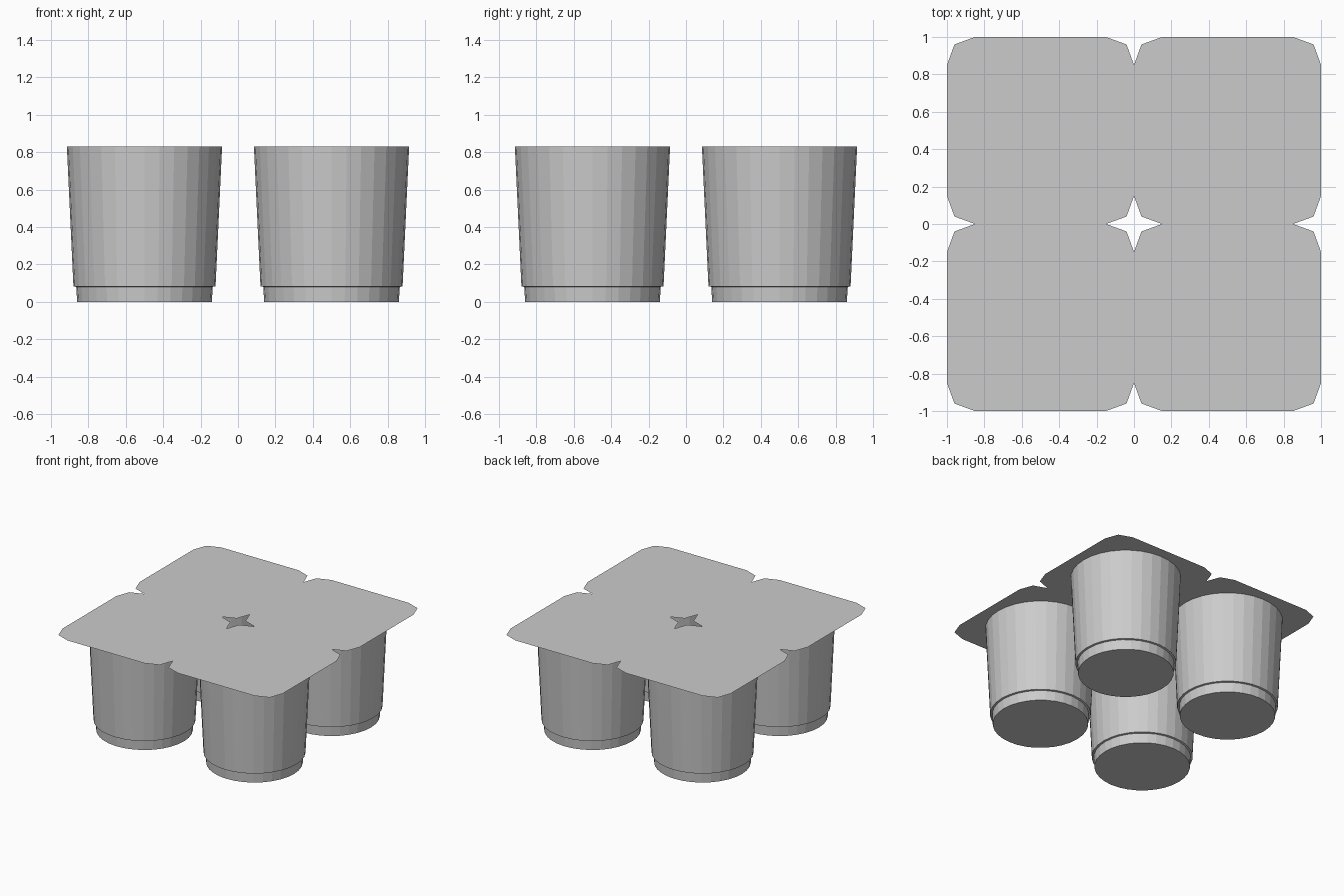
import bpy
import bmesh
from math import cos, sin, pi

cube = bpy.data.objects.get("Cube")
if cube:
    bpy.data.objects.remove(cube, do_unlink=True)

HEIGHT = 0.83
SIDES = 32
# Cup profile from base to rim: radius, height
PROFILE = [(0.36, 0), (0.365, 0.08), (0.38, 0.083), (0.415, HEIGHT)]

grey = bpy.data.materials.new("light grey")
grey.use_nodes = True
grey.diffuse_color = (0.6, 0.6, 0.6, 1)
grey.node_tree.nodes["Principled BSDF"].inputs["Base Color"].default_value = (0.6, 0.6, 0.6, 1)


def add_object(name, bm, location=(0, 0, 0)):
    mesh = bpy.data.meshes.new(name)
    bm.to_mesh(mesh)
    bm.free()
    mesh.materials.append(grey)
    obj = bpy.data.objects.new(name, mesh)
    obj.location = location
    bpy.context.collection.objects.link(obj)


def add_cup(name, x, y):
    bm = bmesh.new()
    rings = []
    for radius, z in PROFILE:
        angles = [2 * pi * i / SIDES for i in range(SIDES)]
        rings.append([bm.verts.new((radius * cos(a), radius * sin(a), z)) for a in angles])
    for low, high in zip(rings, rings[1:]):
        for i in range(SIDES):
            j = (i + 1) % SIDES
            bm.faces.new((low[i], low[j], high[j], high[i]))
    bm.faces.new(reversed(rings[0]))
    add_object(name, bm, (x, y, 0))


# Four tapered cups, with a stepped foot
for y, depth in ((-0.5, "front"), (0.5, "back")):
    for x, side in ((-0.5, "right"), (0.5, "left")):
        add_cup(f"{depth}_{side}_cup", x, y)

# Thin foil lid: four tiles with clipped corners, joined along their edges
bm = bmesh.new()
corner = [(0.5, 0.35), (0.46, 0.46), (0.35, 0.5)]
for cx in (-0.5, 0.5):
    for cy in (-0.5, 0.5):
        tile = []
        for c, s in ((1, 0), (0, 1), (-1, 0), (0, -1)):
            tile += [bm.verts.new((cx + c * x - s * y, cy + s * x + c * y, HEIGHT))
                     for x, y in corner]
        bm.faces.new(tile)
bmesh.ops.remove_doubles(bm, verts=bm.verts, dist=0.001)
bmesh.ops.dissolve_limit(bm, angle_limit=0.01, verts=[], edges=bm.edges)
add_object("foil_lid", bm)
